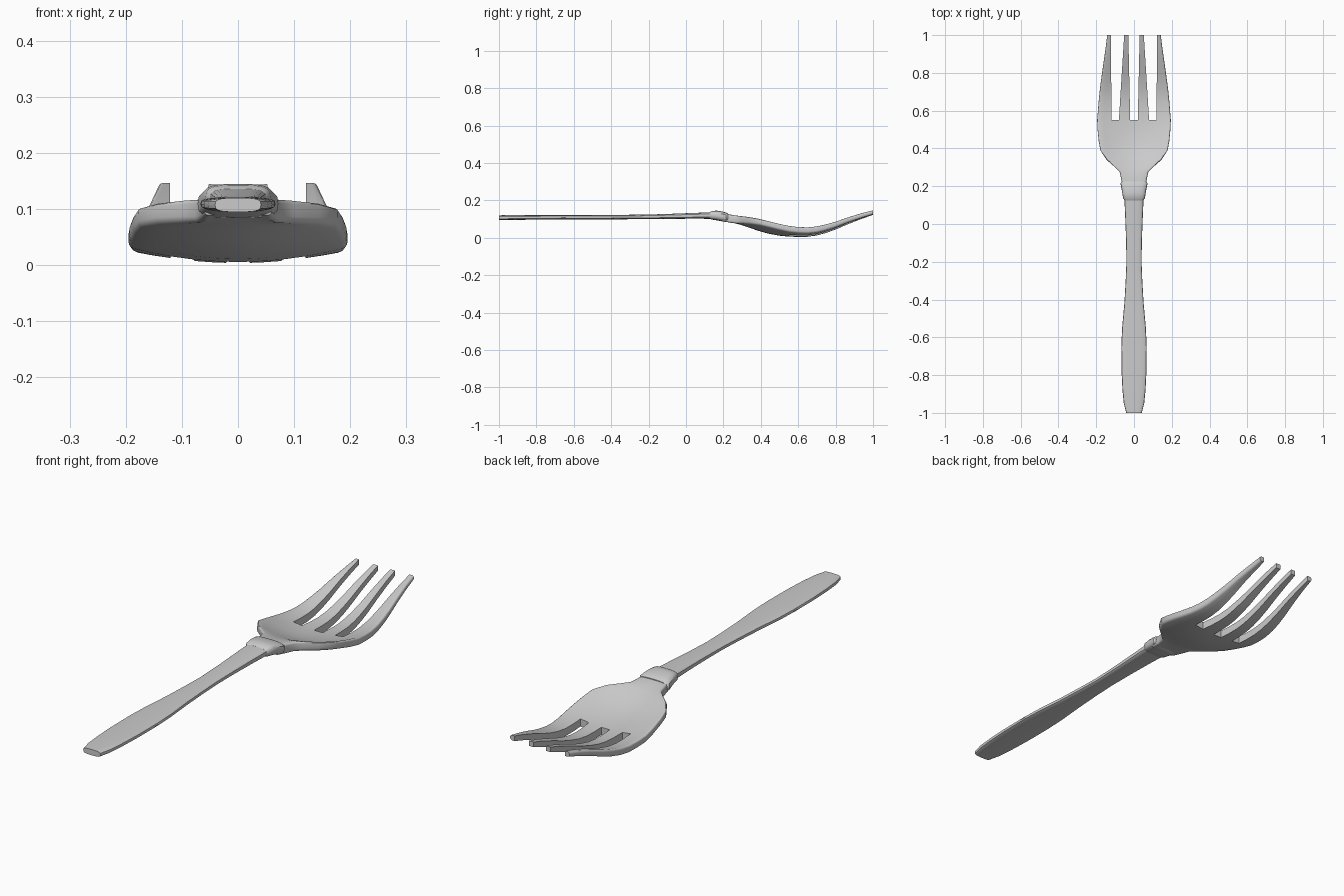
import bpy, bmesh, math

if "Cube" in bpy.data.objects:
    bpy.data.objects.remove(bpy.data.objects["Cube"])


def finish(bm, name, angle=35):
    bmesh.ops.recalc_face_normals(bm, faces=bm.faces)
    mesh = bpy.data.meshes.new(name)
    bm.to_mesh(mesh)
    bm.free()
    ob = bpy.data.objects.new(name, mesh)
    bpy.context.collection.objects.link(ob)
    bpy.ops.object.select_all(action='DESELECT')
    ob.select_set(True)
    bpy.context.view_layer.objects.active = ob
    bpy.ops.object.shade_smooth_by_angle(angle=math.radians(angle))
    return ob


def loft(name, rows, n=20, power=0.6):
    """Closed loft along y; rows are (y, half width, bottom z, top z)."""
    bm = bmesh.new()
    rings = []
    for y, w, lo, hi in rows:
        ring = []
        for i in range(n):
            a = 2 * math.pi * i / n
            c, s = math.cos(a), math.sin(a)
            x = w * math.copysign(abs(c) ** power, c)
            z = (lo + hi) / 2 + (hi - lo) / 2 * math.copysign(abs(s) ** power, s)
            ring.append(bm.verts.new((x, y, z)))
        rings.append(ring)
    for a, b in zip(rings, rings[1:]):
        for i in range(n):
            j = (i + 1) % n
            bm.faces.new((a[i], a[j], b[j], b[i]))
    bm.faces.new(rings[0])
    bm.faces.new(rings[-1])
    return finish(bm, name)


# Handle: flat paddle end narrowing to a slim waist
loft("handle", [
    (-1.00, .041, .095, .120), (-.95, .054, .095, .121), (-.88, .061, .096, .121),
    (-.78, .066, .097, .121), (-.65, .067, .098, .121), (-.55, .063, .098, .121),
    (-.42, .051, .098, .122), (-.30, .044, .099, .123), (-.20, .040, .100, .124),
    (-.08, .042, .101, .128), (.05, .047, .102, .133), (.16, .052, .101, .137)])

# Collar: stepped band between handle and head
loft("collar", [
    (.125, .050, .102, .136), (.138, .058, .097, .143), (.165, .062, .093, .145),
    (.195, .068, .087, .140), (.215, .072, .084, .135), (.225, .066, .088, .129)])

# Head: (y, half width, centre bottom z, rise at the edges, thickness)
HEAD = [
    (.19, .060, .092, -.004, .038), (.24, .068, .082, -.002, .042),
    (.275, .076, .074, .003, .042), (.30, .100, .067, .011, .040),
    (.34, .146, .053, .023, .037), (.39, .178, .036, .034, .034),
    (.44, .187, .022, .036, .033), (.50, .193, .011, .032, .033),
    (.55, .195, .006, .026, .033), (.60, .191, .004, .022, .033),
    (.65, .187, .005, .019, .033), (.70, .182, .012, .017, .033),
    (.75, .176, .026, .015, .032), (.80, .169, .044, .013, .030),
    (.87, .159, .074, .010, .027), (.94, .149, .101, .006, .025),
    (1.0, .142, .122, .003, .022)]
BASE = [0, .020, .050, .080, .120, .158, .195]
TIP = [0, .030, .041, .052, .121, .132, .142]
ROOT = 8   # row index where the tines start


def columns(row, w):
    if row <= ROOT:
        half = [x * w / .195 for x in BASE]
    else:
        t = (HEAD[row][0] - .55) / .45
        half = [a + (b - a) * t for a, b in zip(BASE, TIP)]
        half[6] = w
        half[5] = (half[4] + w) / 2
    return [-x for x in half[:0:-1]] + half


bm = bmesh.new()
top, bottom = [], []
for r, (y, w, zb, rise, th) in enumerate(HEAD):
    t_row, b_row = [], []
    for x in columns(r, w):
        u2 = (x / w) ** 2
        z = zb + rise * u2
        b_row.append(bm.verts.new((x, y, z)))
        t_row.append(bm.verts.new((x, y, z + th)))
    top.append(t_row)
    bottom.append(b_row)

# Upper and lower skins, leaving out the three slots
pair = {}
GAPS = {2 - 1 + 1, 3 - 1 + 3, 6, 9}
GAPS = {2, 5, 6, 9}
for r in range(len(HEAD) - 1):
    for c in range(12):
        if r >= ROOT and c in GAPS:
            continue
        bm.faces.new([top[r][c], top[r][c + 1], top[r + 1][c + 1], top[r + 1][c]])
        bm.faces.new([bottom[r][c], bottom[r + 1][c], bottom[r + 1][c + 1], bottom[r][c + 1]])
for t_row, b_row in zip(top, bottom):
    pair.update(zip(t_row, b_row))

# Walls around the outline and slots
for e in [e for e in bm.edges if e.is_boundary and e.verts[0] in pair]:
    a, b = e.verts
    bm.faces.new((a, b, pair[b], pair[a]))
bmesh.ops.delete(bm, geom=[v for v in bm.verts if not v.link_faces], context='VERTS')
bmesh.ops.recalc_face_normals(bm, faces=bm.faces)

# Round the outer rim
outer = {v for rows in (top, bottom) for row in rows for v in (row[0], row[-1])}
rim = [e for e in bm.edges if e.verts[0] in outer and e.verts[1] in outer
       and abs(e.verts[0].co.y - e.verts[1].co.y) > .01]
bmesh.ops.bevel(bm, geom=rim, offset=.009, segments=3, profile=.5,
                affect='EDGES', clamp_overlap=True)
finish(bm, "fork_head", 40)
